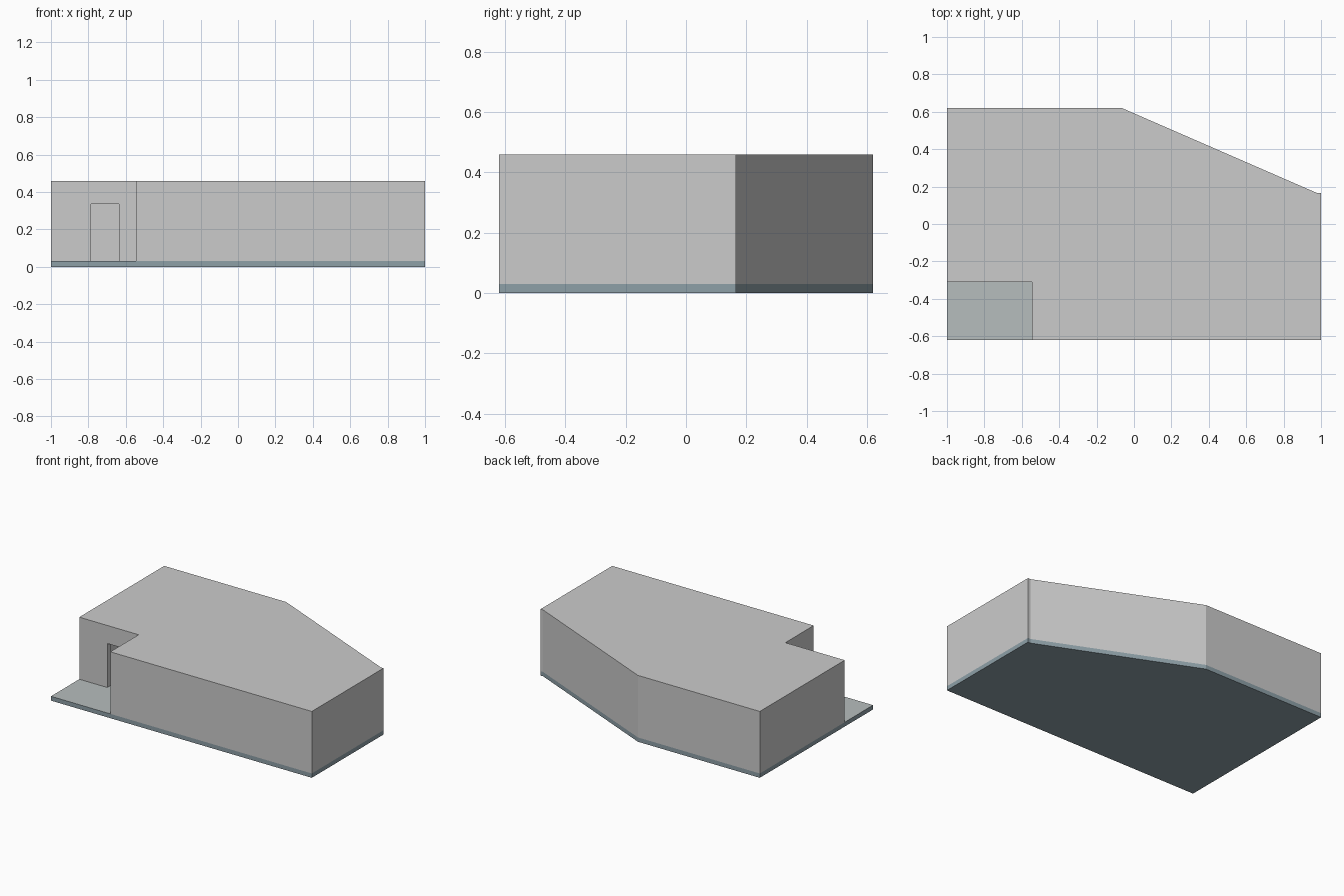
import bpy, bmesh
from mathutils import Vector

if "Cube" in bpy.data.objects:
    bpy.data.objects.remove(bpy.data.objects["Cube"])

YF, YB, T = -0.62, 0.62, 0.035
Z0, Z1, Z2 = 0.03, 0.43, 0.46


def material(name, rgb):
    m = bpy.data.materials.new(name)
    m.diffuse_color = (*rgb, 1)
    m.use_nodes = True
    m.node_tree.nodes["Principled BSDF"].inputs["Base Color"].default_value = m.diffuse_color
    return m


def prism(name, outline, z0, z1):
    """Extrude a counter-clockwise plan outline between two heights."""
    bm = bmesh.new()
    face = bm.faces.new([bm.verts.new((x, y, z0)) for x, y in outline])
    ext = bmesh.ops.extrude_face_region(bm, geom=[face])
    top = [g for g in ext["geom"] if isinstance(g, bmesh.types.BMVert)]
    bmesh.ops.translate(bm, verts=top, vec=(0, 0, z1 - z0))
    bmesh.ops.recalc_face_normals(bm, faces=bm.faces[:])
    me = bpy.data.meshes.new(name)
    bm.to_mesh(me)
    bm.free()
    ob = bpy.data.objects.new(name, me)
    bpy.context.collection.objects.link(ob)
    return ob


def inset(outline, t):
    """Mitred inward offset of a counter-clockwise outline."""
    pts = [Vector(p) for p in outline]
    out = []
    for i, p in enumerate(pts):
        a = (p - pts[i - 1]).normalized()
        b = (pts[(i + 1) % len(pts)] - p).normalized()
        na, nb = Vector((-a.y, a.x)), Vector((-b.y, b.x))
        out.append(p + (na + nb) * (t / (1 + na.dot(nb))))
    return out


def cut(ob, cutter):
    cutter.hide_render = True
    mod = ob.modifiers.new("cut", "BOOLEAN")
    mod.operation = "DIFFERENCE"
    mod.solver = "EXACT"
    mod.object = cutter
    bpy.context.view_layer.objects.active = ob
    bpy.ops.object.modifier_apply(modifier=mod.name)
    bpy.data.objects.remove(cutter)


# Plan outlines: slanted back right side, front left corner notched for the porch
back = [(1, 0.165), (0.98, 0.165), (-0.065, YB), (-1, YB)]
porch_notch = [(-1, -0.31), (-0.545, -0.31), (-0.545, YF)]
base_plan = [(-1, YF), (1, YF)] + back
house_plan = [(1, YF)] + back + porch_notch
room_plan = [(1, YF), (1, 0.156)] + back[2:] + porch_notch

# Base slab with a paler floor on its top face
floor = prism("floor_slab", base_plan, 0, Z0)
floor.data.materials.append(material("slab_slate", (0.27, 0.35, 0.39)))
floor.data.materials.append(material("floor_grey", (0.47, 0.51, 0.51)))
for p in floor.data.polygons:
    if p.normal.z > 0.9:
        p.material_index = 1

# Hollow walls with a doorway off the porch
walls = prism("walls", house_plan, Z0, Z1)
cut(walls, prism("room_cutter", inset(room_plan, T), 0, 0.5))
door = [(-0.785, -0.36), (-0.635, -0.36), (-0.635, -0.25), (-0.785, -0.25)]
cut(walls, prism("door_cutter", door, 0, 0.335))

# Flat roof, flush with the walls
prism("roof", house_plan, Z1, Z2)
